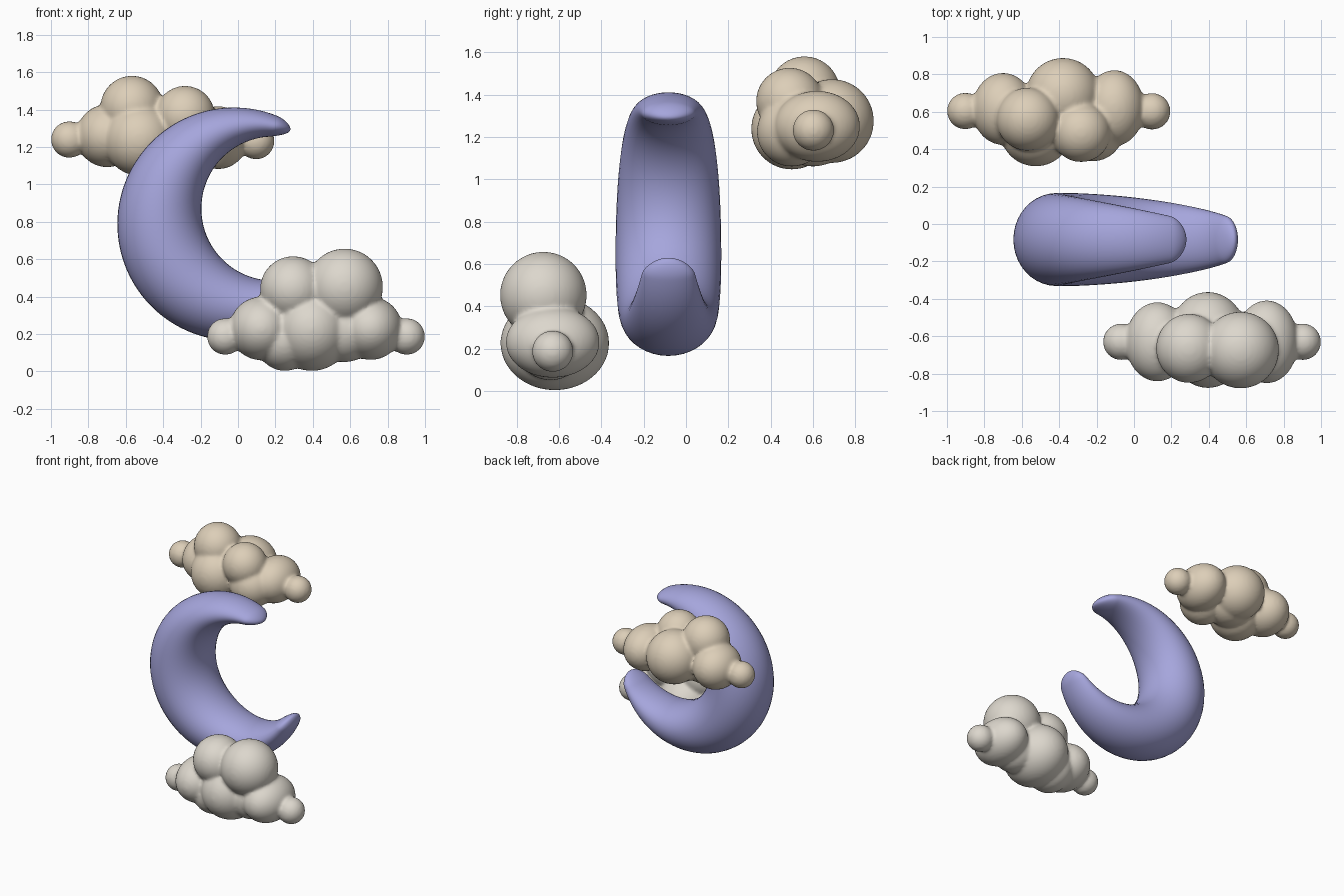
import bpy, bmesh, math
from mathutils import Matrix

if "Cube" in bpy.data.objects:
    bpy.data.objects.remove(bpy.data.objects["Cube"])


def paint(obj, name, rgb):
    mat = bpy.data.materials.new(name)
    mat.diffuse_color = (*rgb, 1)
    mat.use_nodes = True
    mat.node_tree.nodes["Principled BSDF"].inputs["Base Color"].default_value = mat.diffuse_color
    obj.data.materials.append(mat)


def make_object(name, bm):
    bmesh.ops.recalc_face_normals(bm, faces=bm.faces[:])
    for f in bm.faces:
        f.smooth = True
    mesh = bpy.data.meshes.new(name)
    bm.to_mesh(mesh)
    bm.free()
    obj = bpy.data.objects.new(name, mesh)
    bpy.context.collection.objects.link(obj)
    return obj


# Crescent: elliptical sections swept between an outer and an inset circle
def crescent(name):
    cx, cy, cz, outer = -0.022, -0.083, 0.788, 0.623
    inset, offset, axis = 0.385, 0.227, math.radians(21.5)
    gap, cap = math.radians(37.5), math.radians(9)
    steps, sides, max_w, max_y = 140, 40, 0.2275, 0.247
    bm = bmesh.new()
    rings = []
    for i in range(1, steps):
        # cosine spacing packs sections into the rounded tips
        u = (1 - math.cos(math.pi * i / steps)) / 2
        phi = gap + (2 * math.pi - 2 * gap) * u
        inner = offset * math.cos(phi) + math.sqrt(inset**2 - (offset * math.sin(phi))**2)
        half, mid = (outer - inner) / 2, (outer + inner) / 2
        depth = max_y * math.sqrt(half / max_w)
        s = min(1, min(phi - gap, 2 * math.pi - gap - phi) / cap)
        rounding = math.sqrt(1 - (1 - s)**2)
        half, depth = half * rounding, depth * rounding
        ang = axis + phi
        ring = []
        for k in range(sides):
            t = 2 * math.pi * k / sides
            r = mid + half * math.cos(t)
            ring.append(bm.verts.new((cx + r * math.cos(ang),
                                      cy + depth * math.sin(t),
                                      cz + r * math.sin(ang))))
        rings.append(ring)
    for a, b in zip(rings, rings[1:]):
        for k in range(sides):
            n = (k + 1) % sides
            bm.faces.new((a[k], a[n], b[n], b[k]))
    bm.faces.new(rings[0])
    bm.faces.new(rings[-1])
    return make_object(name, bm)


# Cloud: overlapping puffs fused by a remesh and softened at the creases
def cloud(name, puffs):
    bm = bmesh.new()
    for x, y, z, rx, ry, rz in puffs:
        m = Matrix.Translation((x, y, z)) @ Matrix.Diagonal((rx, ry, rz, 1))
        bmesh.ops.create_uvsphere(bm, u_segments=48, v_segments=32, radius=1, matrix=m)
    obj = make_object(name, bm)
    remesh = obj.modifiers.new("fuse", 'REMESH')
    remesh.mode = 'VOXEL'
    remesh.voxel_size = 0.012
    remesh.use_smooth_shade = True
    soft = obj.modifiers.new("soften", 'SMOOTH')
    soft.factor = 0.5
    soft.iterations = 8
    return obj


def ball(x, y, z, r):
    return (x, y, z, r, r, r)


moon = crescent("crescent_moon")
paint(moon, "periwinkle", (0.38, 0.38, 0.72))

front_cloud = cloud("front_cloud", [
    ball(-0.068, -0.63, 0.187, 0.098),              # end puffs
    ball(0.902, -0.63, 0.187, 0.098),
    (0.125, -0.63, 0.23, 0.17, 0.212, 0.17),        # side puffs
    (0.71, -0.63, 0.23, 0.168, 0.222, 0.168),
    (0.395, -0.62, 0.225, 0.215, 0.257, 0.222),     # middle
    (0.25, -0.63, 0.165, 0.155, 0.18, 0.162),
    ball(0.57, -0.64, 0.22, 0.17),
    (0.295, -0.665, 0.44, 0.177, 0.185, 0.176),     # crown puffs
    ball(0.57, -0.674, 0.452, 0.205),
])
paint(front_cloud, "warm_grey", (0.72, 0.68, 0.61))

back_cloud = cloud("back_cloud", [
    ball(-0.902, 0.604, 1.24, 0.098),               # end puffs
    ball(0.097, 0.602, 1.232, 0.098),
    (-0.70, 0.615, 1.26, 0.165, 0.193, 0.168),      # side puffs
    (-0.105, 0.62, 1.25, 0.16, 0.203, 0.168),
    ball(-0.38, 0.69, 1.275, 0.198),                # rear
    ball(-0.38, 0.60, 1.25, 0.19),                  # middle
    ball(-0.525, 0.50, 1.238, 0.192),               # front
    ball(-0.22, 0.50, 1.225, 0.165),
    ball(-0.567, 0.56, 1.412, 0.169),               # crown puffs
    ball(-0.283, 0.49, 1.368, 0.159),
])
paint(back_cloud, "sand", (0.72, 0.62, 0.48))
